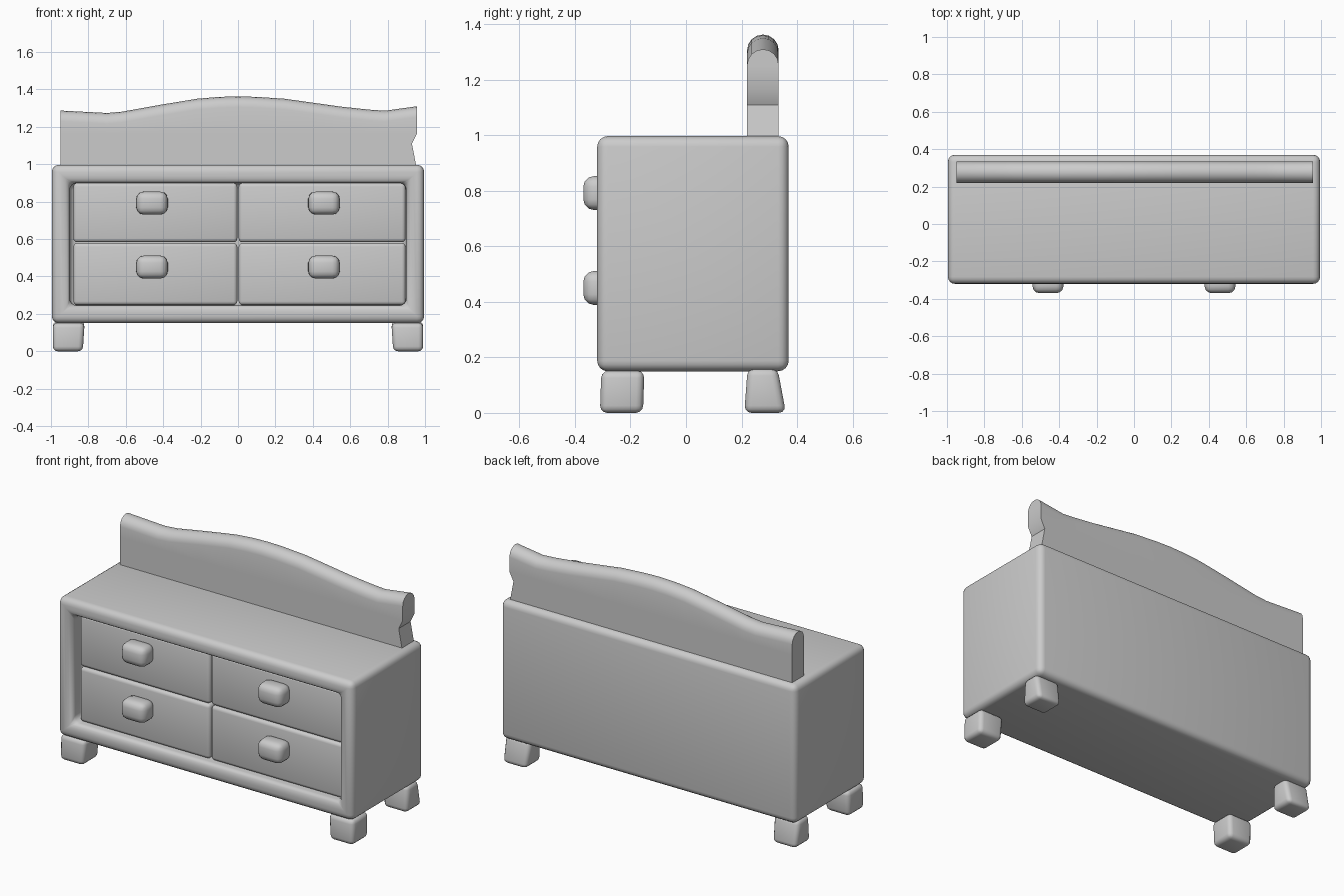
import bpy, bmesh, math

if "Cube" in bpy.data.objects:
    bpy.data.objects.remove(bpy.data.objects["Cube"])


def finish(name, bm, bevel=0.0, segments=3):
    bmesh.ops.recalc_face_normals(bm, faces=bm.faces)
    mesh = bpy.data.meshes.new(name)
    bm.to_mesh(mesh)
    bm.free()
    ob = bpy.data.objects.new(name, mesh)
    bpy.context.collection.objects.link(ob)
    bpy.ops.object.select_all(action='DESELECT')
    ob.select_set(True)
    bpy.context.view_layer.objects.active = ob
    if bevel:
        mod = ob.modifiers.new("rounding", 'BEVEL')
        mod.width, mod.segments = bevel, segments
        mod.limit_method = 'ANGLE'
        mod.angle_limit = math.radians(40)
        bpy.ops.object.modifier_apply(modifier=mod.name)
    bpy.ops.object.shade_smooth_by_angle(angle=math.radians(35))
    return ob


def box(x0, x1, y0, y1, z0, z1):
    bm = bmesh.new()
    bmesh.ops.create_cube(bm, size=1)
    for v in bm.verts:
        v.co.x = x1 if v.co.x > 0 else x0
        v.co.y = y1 if v.co.y > 0 else y0
        v.co.z = z1 if v.co.z > 0 else z0
    return bm


# Cabinet: rounded box with a recessed front opening
bm = box(-0.995, 0.995, -0.32, 0.37, 0.15, 0.997)
front = min(bm.faces, key=lambda f: f.calc_center_median().y)
bmesh.ops.inset_individual(bm, faces=[front], thickness=0.095)
for v in front.verts:
    v.co.x = math.copysign(0.90, v.co.x)
    v.co.z = 0.90 if v.co.z > 0.5 else 0.245
inner = bmesh.ops.extrude_discrete_faces(bm, faces=[front])["faces"][0]
for v in inner.verts:
    v.co.y = -0.2
finish("cabinet", bm, 0.038, 4)

# Drawers and knobs
for side, x0, x1 in (("left", -0.88, -0.004), ("right", 0.004, 0.896)):
    for row, z0, z1, kz in (("lower", 0.247, 0.579, 0.45), ("upper", 0.583, 0.9, 0.792)):
        finish(f"drawer_{side}_{row}", box(x0, x1, -0.27, -0.19, z0, z1), 0.02, 3)
        kx = -0.46 if side == "left" else 0.46
        knob = box(kx - 0.086, kx + 0.086, -0.37, -0.255, kz - 0.061, kz + 0.061)
        for v in knob.verts:
            if v.co.y < -0.3:
                v.co.x = kx + (v.co.x - kx) * 0.95
        finish(f"knob_{side}_{row}", knob, 0.038, 3)

# Stubby feet, narrower at the top of the back pair
for side in (-1, 1):
    for name, y0, y1, t0, t1 in (("front", -0.31, -0.155, -0.305, -0.15),
                                 ("back", 0.21, 0.36, 0.222, 0.33)):
        foot = box(0.82, 0.99, y0, y1, 0.0, 0.16 if name == "back" else 0.152)
        for v in foot.verts:
            if v.co.z > 0.1:
                v.co.y = t1 if v.co.y > (y0 + y1) / 2 else t0
            elif v.co.x < 0.9:
                v.co.x += 0.01
            v.co.x *= side
        finish(f"{name}_foot_{'left' if side < 0 else 'right'}", foot, 0.026, 3)

# Backboard: round-topped section lofted along the wavy crest
crest = [(-0.95, 1.287), (-0.7, 1.274), (-0.62, 1.281), (-0.42, 1.317), (-0.22, 1.35),
         (-0.1, 1.36), (0, 1.363), (0.1, 1.36), (0.25, 1.35), (0.55, 1.308),
         (0.7, 1.292), (0.785, 1.286), (0.957, 1.31)]
yc, r = 0.277, 0.057
bm = bmesh.new()
rings = []
for i, (x, top) in enumerate(crest):
    last = i == len(crest) - 1
    walls = [(0.98, 0.955), (1.11, 0.93), (1.165, 0.957)]
    ring = [(w if last else x, yc + r, z) for z, w in walls]
    ring += [(x, yc + r * math.cos(a), top - r + r * math.sin(a))
             for a in [math.pi * k / 8 for k in range(9)]]
    ring += [(w if last else x, yc - r, z) for z, w in reversed(walls)]
    rings.append([bm.verts.new(p) for p in ring])
n = len(rings[0])
for a, b in zip(rings, rings[1:]):
    for k in range(n):
        bm.faces.new((a[k], a[(k + 1) % n], b[(k + 1) % n], b[k]))
bm.faces.new(rings[0])
end = rings[-1]
for k in range(2):
    bm.faces.new((end[k], end[k + 1], end[n - 2 - k], end[n - 1 - k]))
bm.faces.new(end[2:n - 2])
finish("backboard", bm)
